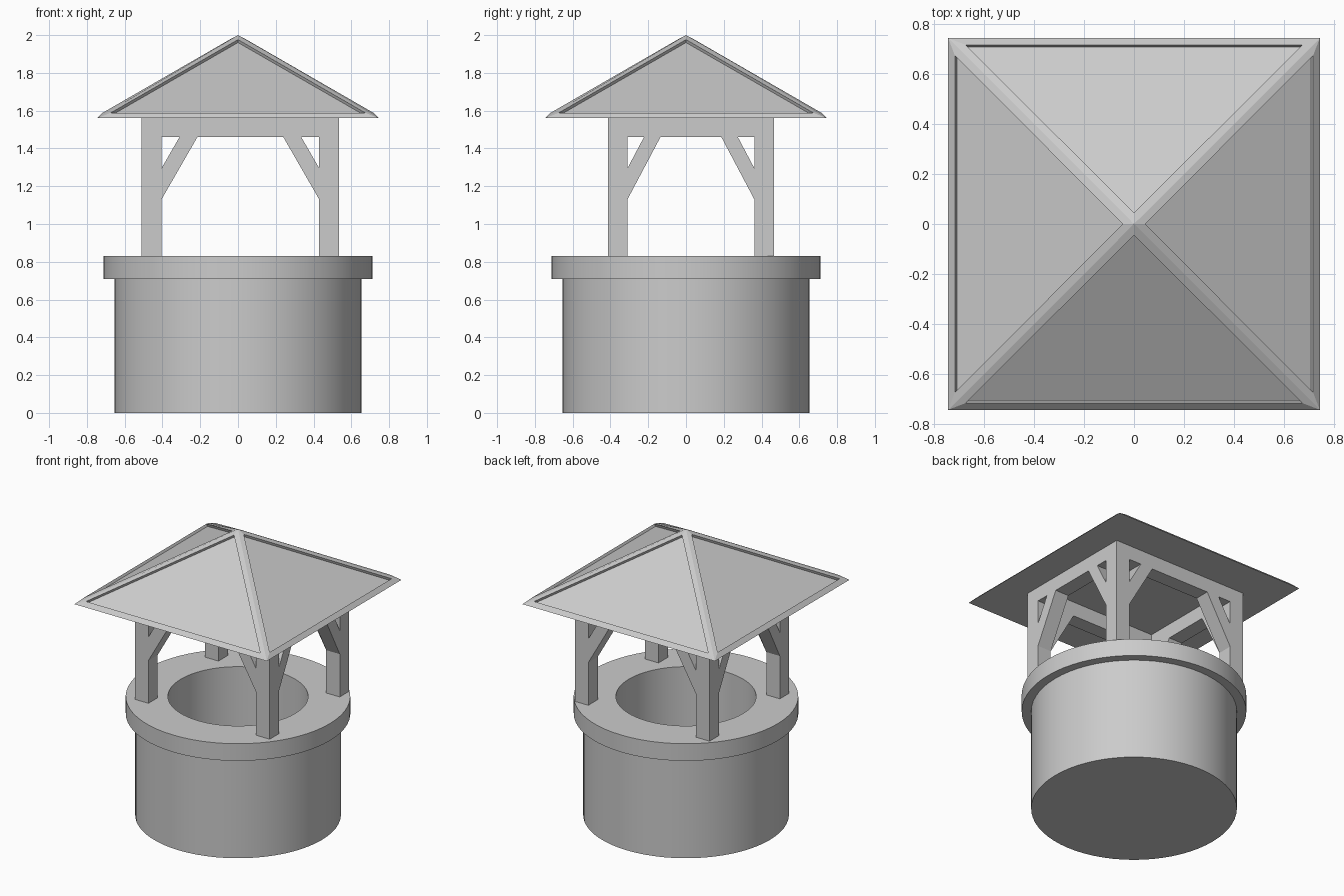
import bpy, bmesh, math
from mathutils import Vector, Matrix

if "Cube" in bpy.data.objects:
    bpy.data.objects.remove(bpy.data.objects["Cube"])


def finish(name, bm, smooth=False):
    bmesh.ops.remove_doubles(bm, verts=bm.verts, dist=1e-5)
    bmesh.ops.recalc_face_normals(bm, faces=bm.faces)
    mesh = bpy.data.meshes.new(name)
    bm.to_mesh(mesh)
    bm.free()
    ob = bpy.data.objects.new(name, mesh)
    bpy.context.collection.objects.link(ob)
    if smooth:
        bpy.ops.object.select_all(action='DESELECT')
        ob.select_set(True)
        bpy.context.view_layer.objects.active = ob
        bpy.ops.object.shade_smooth_by_angle(angle=math.radians(30))
    return ob


def lathe(name, profile, steps=64):
    bm = bmesh.new()
    vs = [bm.verts.new((r, 0, z)) for r, z in profile]
    es = [bm.edges.new(p) for p in zip(vs, vs[1:])]
    bmesh.ops.spin(bm, geom=vs + es, axis=(0, 0, 1), cent=(0, 0, 0),
                   angle=math.tau, steps=steps, use_duplicate=False)
    return finish(name, bm, True)


def prism(name, pts, push):
    """Extrude a planar outline along a vector."""
    bm = bmesh.new()
    face = bm.faces.new([bm.verts.new(p) for p in pts])
    out = bmesh.ops.extrude_face_region(bm, geom=[face], use_keep_orig=True)
    bmesh.ops.translate(bm, vec=push, verts=[g for g in out['geom']
                        if isinstance(g, bmesh.types.BMVert)])
    return finish(name, bm)


def box(name, x0, x1, y0, y1, z0, z1):
    return prism(name, [(x0, y0, z0), (x1, y0, z0), (x1, y1, z0), (x0, y1, z0)],
                 (0, 0, z1 - z0))


# Hollow stone shaft with an overhanging rim
lathe("well_wall", [(0, 0), (0.653, 0), (0.653, 0.71), (0.713, 0.71), (0.713, 0.83),
                    (0.445, 0.83), (0.445, 0.06), (0, 0.06)])

# Four posts, their top beams and corner braces
X = [(-0.51, -0.405), (0.43, 0.535)]
Y = [(-0.413, -0.31), (0.362, 0.467)]
BRACE = [(0, 1.13), (0, 1.295), (0.095, 1.46), (0.19, 1.46)]
for i, (x0, x1) in enumerate(X):
    box(f"side_beam_{i}", x0, x1, Y[0][1], Y[1][0], 1.46, 1.56)
    for j, (y0, y1) in enumerate(Y):
        box(f"post_{i}{j}", x0, x1, y0, y1, 0.82, 1.56)
        xi, sx = (x1, 1) if i == 0 else (x0, -1)
        yi, sy = (y1, 1) if j == 0 else (y0, -1)
        prism(f"brace_x_{i}{j}", [(xi + sx * d, y0, z) for d, z in BRACE], (0, y1 - y0, 0))
        prism(f"brace_y_{i}{j}", [(x0, yi + sy * d * 0.92, z) for d, z in BRACE],
              (x1 - x0, 0, 0))
for j, (y0, y1) in enumerate(Y):
    box(f"cross_beam_{j}", X[0][1], X[1][0], y0, y1, 1.46, 1.56)

# Pyramid roof: raised hips and eaves framing recessed panels
bm = bmesh.new()
R = 0.745
apex = Vector((0, 0, 2.0))
cl, cr = Vector((-R, -R, 1.56)), Vector((R, -R, 1.56))
al, ar = Vector((-0.675, -0.718, 1.588)), Vector((0.675, -0.718, 1.588))
top = Vector((0, -0.045, 1.976))
sink = (ar - al).cross(top - al).normalized() * -0.018
il, ir, it = al + sink, ar + sink, top + sink
for k in range(4):
    m = Matrix.Rotation(k * math.pi / 2, 4, 'Z')
    for poly in ((cl, cr, ar, al), (cr, apex, top, ar), (apex, cl, al, top),
                 (al, ar, ir, il), (ar, top, it, ir), (top, al, il, it),
                 (il, ir, it), (cr, cl, Vector((0, 0, 1.56)))):
        bm.faces.new([bm.verts.new(m @ p) for p in poly])
finish("roof", bm)
